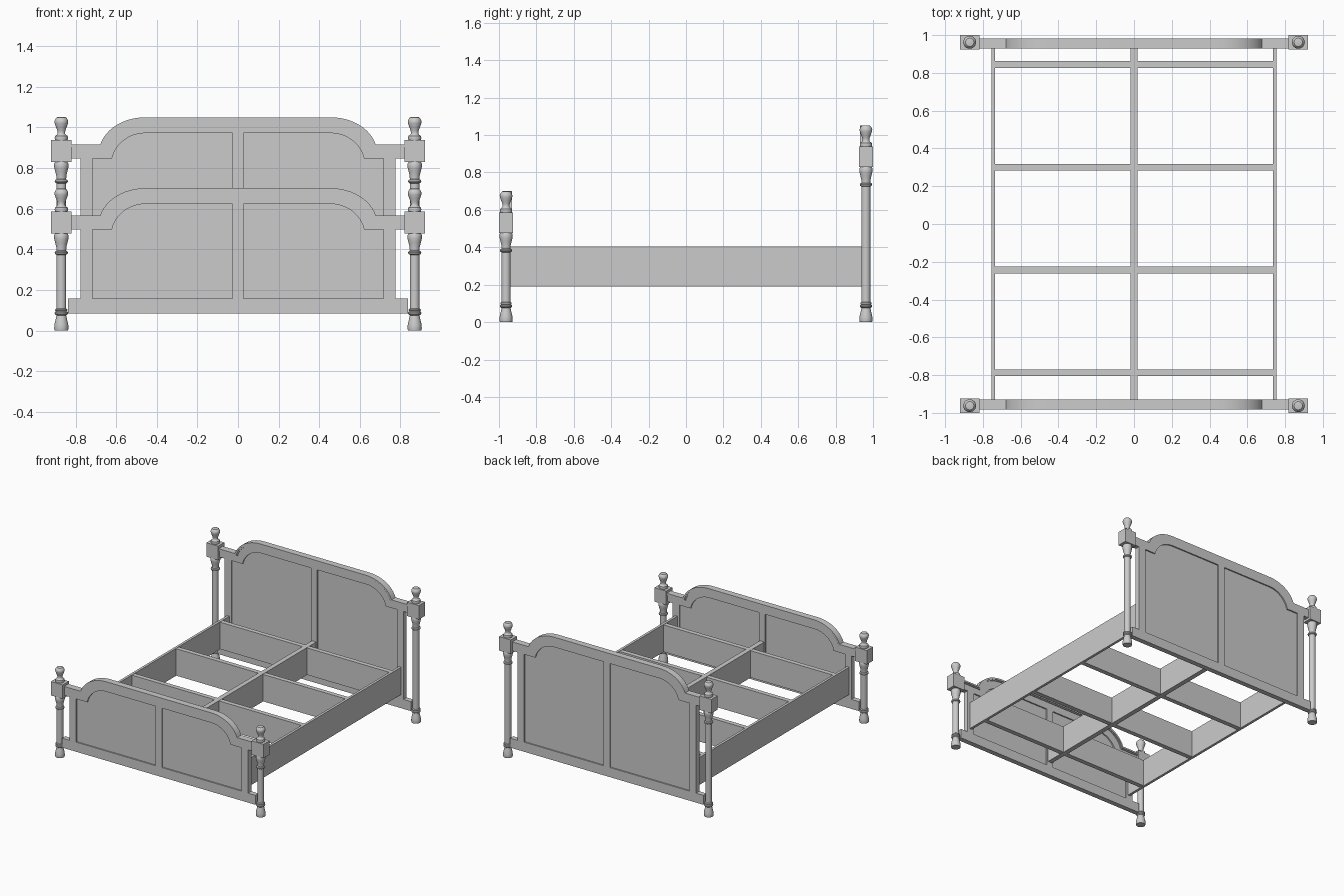
import bpy
import math

cube = bpy.data.objects.get("Cube")
if cube:
    bpy.data.objects.remove(cube, do_unlink=True)

GREY = (0.6, 0.6, 0.6, 1.0)
paint = bpy.data.materials.new("plain grey")
paint.use_nodes = True
paint.diffuse_color = GREY
paint.node_tree.nodes["Principled BSDF"].inputs["Base Color"].default_value = GREY

POST_X, POST_Y = 0.87, 0.962
ARCH_X = 0.456


def finish(obj, smooth=False):
    obj.data.materials.clear()
    obj.data.materials.append(paint)
    if smooth:
        bpy.ops.object.select_all(action="DESELECT")
        obj.select_set(True)
        bpy.context.view_layer.objects.active = obj
        bpy.ops.object.shade_smooth_by_angle(angle=math.radians(35))
    return obj


def box(name, x, y, z):
    """Box from (min, max) pairs."""
    bpy.ops.mesh.primitive_cube_add(size=1)
    obj = bpy.context.object
    obj.name = name
    for i, (lo, hi) in enumerate((x, y, z)):
        obj.location[i] = (lo + hi) / 2
        obj.scale[i] = hi - lo
    bpy.ops.object.transform_apply(location=True, scale=True, rotation=False)
    return finish(obj)


def plate(name, outlines, y0, y1):
    """Flat board in the xz plane; extra outlines become holes."""
    curve = bpy.data.curves.new(name, "CURVE")
    curve.dimensions = "2D"
    curve.fill_mode = "BOTH"
    curve.extrude = abs(y1 - y0) / 2
    for points in outlines:
        spline = curve.splines.new("POLY")
        spline.points.add(len(points) - 1)
        for p, (x, z) in zip(spline.points, points):
            p.co = (x, z, 0, 1)
        spline.use_cyclic_u = True
    temp = bpy.data.objects.new(name + "_curve", curve)
    bpy.context.collection.objects.link(temp)
    bpy.context.view_layer.update()
    mesh = bpy.data.meshes.new_from_object(
        temp.evaluated_get(bpy.context.evaluated_depsgraph_get()))
    bpy.data.objects.remove(temp, do_unlink=True)
    for v in mesh.vertices:
        x, z, d = v.co
        v.co = (x, (y0 + y1) / 2 - d, z)
    obj = bpy.data.objects.new(name, mesh)
    bpy.context.collection.objects.link(obj)
    return finish(obj, True)


def arch(arm, dip, a, b, steps=12):
    """Shoulder curve from the level arm up to the flat crown, on +x."""
    start = math.asin(dip / b)
    angles = [start + (math.pi / 2 - start) * i / steps for i in range(steps + 1)]
    return [(ARCH_X + a * math.cos(t), arm - dip + b * math.sin(t)) for t in angles]


def mirrored(points):
    return points + [(-x, z) for x, z in reversed(points)]


def top_line(arm, d):
    """Top edge of a board, moved inward by d."""
    return mirrored([(0.825, arm - d)] + arch(arm - d, 0.046 - d, 0.23 - d, 0.18 - d))


def end_board(name, arm, side):
    """Framed board with two sunk panels and a stepped inner moulding."""
    low = arm - 0.07
    lower = [(0.775, low), (0.775, 0.157), (0.838, 0.157), (0.838, 0.083)]
    outline = top_line(arm, 0) + [(-x, z) for x, z in [(0.825, low)] + lower]
    outline += list(reversed(lower)) + [(0.825, low)]
    panel = [(0.027, 0.158), (0.717, 0.158), (0.717, low)]
    panel += arch(low, 0.03, 0.168, 0.156) + [(0.027, low + 0.126)]
    other = [(-x, z) for x, z in panel]
    plate(name + "_frame", [outline, panel, other], side * 0.942, side * 0.981)
    for label, shape in (("left", panel), ("right", other)):
        plate(f"{name}_{label}_panel", [shape], side * 0.952, side * 0.971)
    for label, d0, d1, y in (("upper", 0, 0.013, 0.93), ("lower", 0.013, 0.021, 0.936)):
        strip = top_line(arm, d0) + list(reversed(top_line(arm, d1)))
        plate(f"{name}_{label}_moulding", [strip], side * y, side * 0.942)


def lathe(name, profile, x, y, sides=24):
    """Turned part from (radius, height) points."""
    verts, faces = [], []
    for r, z in profile:
        for i in range(sides):
            t = 2 * math.pi * i / sides
            verts.append((x + r * math.cos(t), y + r * math.sin(t), z))
    for k in range(len(profile) - 1):
        for i in range(sides):
            j = (i + 1) % sides
            a, b = k * sides, (k + 1) * sides
            faces.append((a + i, a + j, b + j, b + i))
    faces.append(tuple(reversed(range(sides))))
    faces.append(tuple(range(len(verts) - sides, len(verts))))
    mesh = bpy.data.meshes.new(name)
    mesh.from_pydata(verts, [], faces)
    obj = bpy.data.objects.new(name, mesh)
    bpy.context.collection.objects.link(obj)
    return finish(obj, True)


# Turned profiles: foot from the floor, shoulder and finial from the block
FOOT = [(0.033, 0), (0.035, 0.01), (0.034, 0.03), (0.028, 0.055), (0.024, 0.075),
        (0.031, 0.08), (0.033, 0.086), (0.031, 0.092), (0.026, 0.095),
        (0.03, 0.098), (0.03, 0.104), (0.024, 0.108)]
SHOULDER = [(0.024, -0.104), (0.031, -0.1), (0.033, -0.094), (0.031, -0.088),
            (0.024, -0.084), (0.025, -0.066), (0.03, -0.045), (0.035, -0.025),
            (0.035, -0.008), (0.031, 0.0)]
FINIAL = [(0.031, 0), (0.033, 0.01), (0.031, 0.02), (0.021, 0.027), (0.018, 0.034),
          (0.02, 0.047), (0.027, 0.065), (0.033, 0.083), (0.034, 0.092),
          (0.031, 0.1), (0.027, 0.107), (0.022, 0.112), (0.008, 0.114)]


def post(name, x, y, block):
    top = block + 0.109
    lathe(name + "_shaft", FOOT + [(r, block + z) for r, z in SHOULDER], x, y)
    box(name + "_block", (x - 0.051, x + 0.051), (y - 0.038, y + 0.038), (block, top))
    lathe(name + "_finial", [(r, top + z) for r, z in FINIAL], x, y)


# Headboard and footboard with their posts
for name, arm, block, side in (("footboard", 0.567, 0.477, -1), ("headboard", 0.916, 0.829, 1)):
    end_board(name, arm, side)
    for label, sx in (("left", 1), ("right", -1)):
        post(f"{name}_{label}_post", sx * POST_X, side * POST_Y, block)

# Side rails, centre rail and cross slats
for label, sx in (("left", 1), ("right", -1)):
    box(label + "_side_rail", sorted((sx * 0.735, sx * 0.755)), (-0.943, 0.943), (0.19, 0.405))
    for i in range(4):
        y = 0.844 - 0.544 * i
        box(f"{label}_slat_{i + 1}", sorted((sx * 0.018, sx * 0.736)),
            (y - 0.018, y + 0.018), (0.192, 0.403))
box("centre_rail", (-0.0185, 0.0185), (-0.943, 0.943), (0.19, 0.405))
